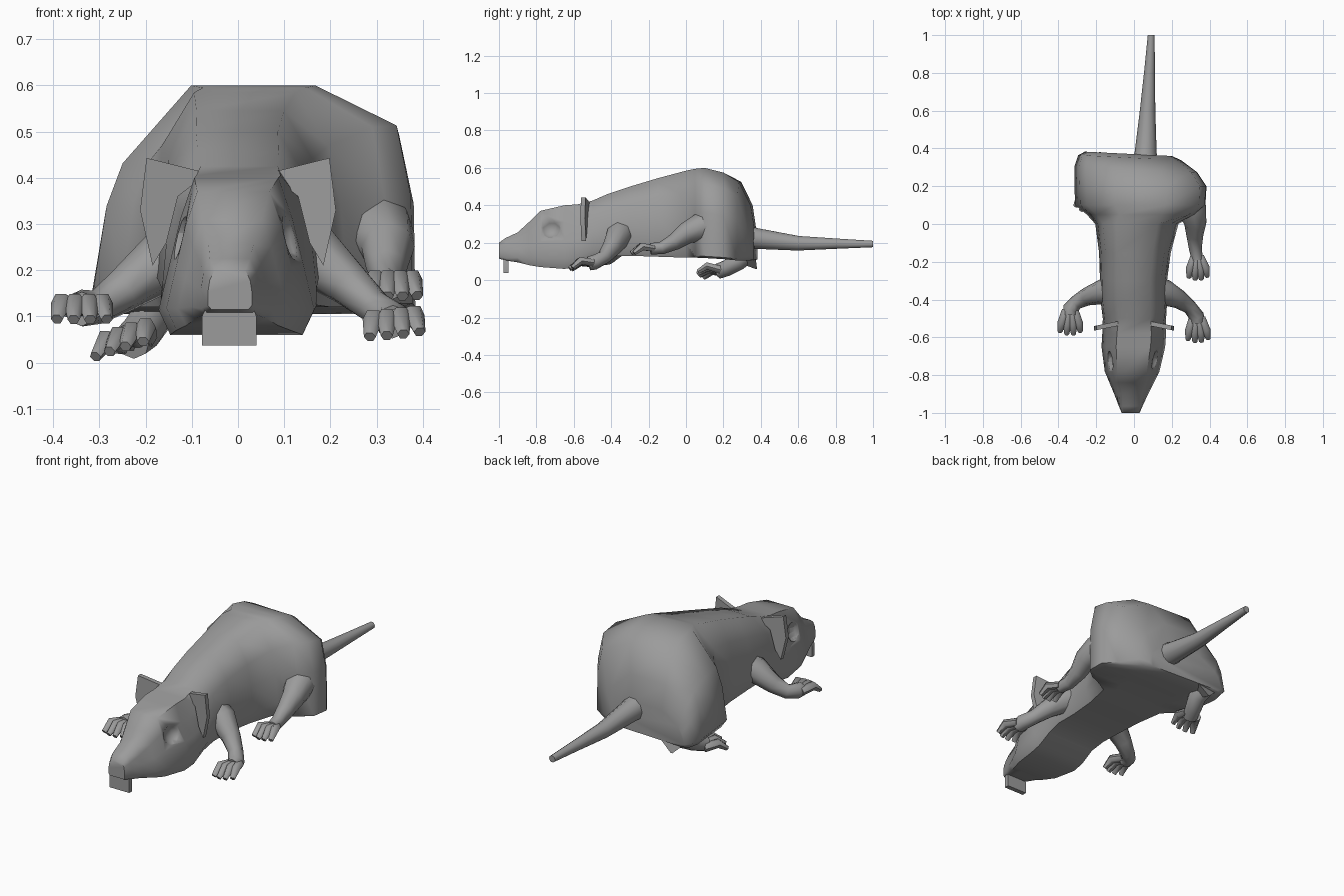
import bpy, bmesh, math
from mathutils import Vector

if "Cube" in bpy.data.objects:
    bpy.data.objects.remove(bpy.data.objects["Cube"])

fur = bpy.data.materials.new("grey_fur")
fur.diffuse_color = (0.33, 0.33, 0.33, 1)
fur.use_nodes = True
fur.node_tree.nodes["Principled BSDF"].inputs["Base Color"].default_value = fur.diffuse_color


def make(name, bm, angle=60):
    bmesh.ops.recalc_face_normals(bm, faces=bm.faces)
    me = bpy.data.meshes.new(name)
    bm.to_mesh(me)
    bm.free()
    me.materials.append(fur)
    ob = bpy.data.objects.new(name, me)
    bpy.context.collection.objects.link(ob)
    smooth(ob, angle)
    return ob


def smooth(ob, angle):
    bpy.ops.object.select_all(action='DESELECT')
    ob.select_set(True)
    bpy.context.view_layer.objects.active = ob
    bpy.ops.object.shade_smooth_by_angle(angle=math.radians(angle))


def loft(bm, rings):
    """Skin a list of equal-length point rings and cap both ends."""
    rows = [[bm.verts.new(p) for p in r] for r in rings]
    n = len(rows[0])
    for a, b in zip(rows, rows[1:]):
        for i in range(n):
            j = (i + 1) % n
            bm.faces.new((a[i], a[j], b[j], b[i]))
    bm.faces.new(rows[0])
    bm.faces.new(rows[-1][::-1])


def tube(bm, path, sides=8):
    """Path points are (x, y, z, radius)."""
    pts = [Vector(p[:3]) for p in path]
    rings = []
    for i, p in enumerate(pts):
        t = (pts[min(i + 1, len(pts) - 1)] - pts[max(i - 1, 0)]).normalized()
        s = t.cross(Vector((0, 0, 1))).normalized()
        u = s.cross(t)
        rings.append([p + path[i][3] * (s * math.cos(k * math.tau / sides) + u * math.sin(k * math.tau / sides))
                      for k in range(sides)])
    loft(bm, rings)


# Half cross-sections from top to bottom: snout, head, torso, left and right haunch
S = [(.7, 1), (.92, .75), (1, .45), (1, .1), (.85, 0), (.4, 0)]
H = [(.54, 1), (.72, .74), (.86, .45), (1, .16), (.85, 0), (.4, 0)]
T = [(.5, 1), (.82, .75), (.94, .48), (1, .16), (.85, 0), (.4, 0)]
L = [(.39, 1), (.82, .65), (.92, .46), (1, .1), (.9, 0), (.4, 0)]
R = [(.39, 1), (.9, .82), (.99, .5), (1, .02), (.9, 0), (.4, 0)]

# Body and head: y, x left, x right, z bottom, z top, left and right section
sections = [
    (-1.0, -.065, .03, .115, .2, S, S), (-.965, -.08, .045, .105, .225, S, S),
    (-.9, -.105, .075, .095, .255, H, H), (-.84, -.13, .105, .08, .31, H, H),
    (-.78, -.155, .135, .07, .37, H, H), (-.65, -.172, .165, .06, .4, H, H),
    (-.58, -.168, .17, .07, .405, H, H), (-.5, -.165, .17, .11, .425, T, T),
    (-.42, -.175, .175, .13, .46, T, T), (-.3, -.18, .175, .13, .5, T, T),
    (-.15, -.185, .195, .125, .545, T, T), (0, -.205, .235, .12, .585, T, T),
    (.05, -.25, .32, .12, .595, L, R), (.1, -.312, .378, .118, .6, L, R),
    (.2, -.315, .384, .112, .575, L, R), (.29, -.315, .335, .105, .525, L, R),
    (.35, -.295, .25, .105, .4, L, L), (.37, -.26, .2, .11, .27, L, L)]
rings = []
for y, xl, xr, zb, zt, pl, pr in sections:
    c, h = (xl + xr) / 2, (xr - xl) / 2
    profile = pr + [(-a, b) for a, b in pl][::-1]
    skew = -.05 if y > .28 else 0
    rings.append([(c + h * u, y + skew * (c + h * u), zb + (zt - zb) * v) for u, v in profile])
bm = bmesh.new()
loft(bm, rings)
body = make("body", bm)

# Eye sockets pressed into the head
for x in (-.155, .14):
    bpy.ops.mesh.primitive_uv_sphere_add(segments=12, ring_count=8, location=(x, -.73, .28))
    cutter = bpy.context.object
    cutter.scale = (.055, .065, .06)
    cutter.data.materials.append(fur)
    m = body.modifiers.new("socket", 'BOOLEAN')
    m.operation, m.object, m.solver = 'DIFFERENCE', cutter, 'EXACT'
    bpy.context.view_layer.objects.active = body
    bpy.ops.object.modifier_apply(modifier=m.name)
    bpy.data.objects.remove(cutter)
smooth(body, 85)

# Front teeth
bm = bmesh.new()
loft(bm, [[(-.06, y, .14), (.025, y, .14), (.04, y, .1), (.04, y, .037), (-.078, y, .037), (-.078, y, .1)]
          for y in (-.975, -.95)])
make("teeth", bm, 30)

# Ears
outline = [(.065, .41), (.198, .443), (.212, .33), (.185, .21), (.155, .26), (.13, .36)]
for name, s in (("left_ear", -1), ("right_ear", 1)):
    bm = bmesh.new()
    loft(bm, [[(s * x, -.51 - .2 * x + d, z) for x, z in outline] for d in (-.012, .012)])
    make(name, bm, 40)

# Tail
bm = bmesh.new()
tube(bm, [(.055, .3, .23, .075), (.062, .38, .222, .058), (.072, .6, .197, .041),
          (.082, .8, .195, .029), (.091, 1, .193, .018)], 10)
make("tail", bm)


def limb(name, path, aim, spread=.1, length=.11, roll=0):
    """Leg tube ending in a palm with four fanned toes; aim is the toe heading."""
    bm = bmesh.new()
    tube(bm, path)
    p, r = Vector(path[-1][:3]), path[-1][3]
    d = Vector(aim).normalized()
    side = d.cross(Vector((0, 0, 1))).normalized() + Vector((0, 0, roll))
    for k in (-1.5, -.5, .5, 1.5):
        n = length * (1 - .12 * abs(k))
        a = p + side * (k * r * .4) - d * r * .6
        b = p + side * (k * spread * .3) + d * n * .5 + Vector((0, 0, .015))
        c = p + side * (k * spread * .36) + d * n + Vector((0, 0, -.018))
        tube(bm, [(*a, r * .6), (*b, .023), (*c, .013)], 6)
    make(name, bm)


# Legs
limb("right_front_leg", [(.09, -.35, .25, .085), (.17, -.365, .23, .068), (.24, -.4, .17, .05),
                         (.295, -.44, .12, .038), (.333, -.49, .095, .04), (.335, -.52, .088, .037)],
     (.05, -1, -.1), roll=-.1)
limb("left_front_leg", [(-.09, -.35, .24, .085), (-.17, -.36, .215, .066), (-.25, -.385, .155, .048),
                        (-.305, -.415, .12, .038), (-.338, -.45, .118, .04), (-.338, -.48, .116, .037)], (0, -1, -.05))
limb("right_hind_leg", [(.28, .15, .3, .085), (.31, .07, .28, .075), (.325, 0, .25, .058),
                        (.322, -.06, .205, .045), (.325, -.13, .172, .034), (.335, -.19, .167, .03)],
     (.05, -1, -.05), .09)
limb("left_hind_leg", [(-.2, .33, .15, .055), (-.185, .28, .1, .048), (-.21, .22, .065, .044),
                       (-.23, .17, .047, .041)], (-.3, -1, 0), .1, .115, roll=-.3)

# Pointed left heel under the rump
bm = bmesh.new()
base = [(-.29, .34, .16), (-.08, .37, .14), (-.2, .18, .13)]
loft(bm, [base, [(-.185, .38, .06), (-.175, .38, .06), (-.18, .37, .06)]])
make("left_heel", bm, 30)
